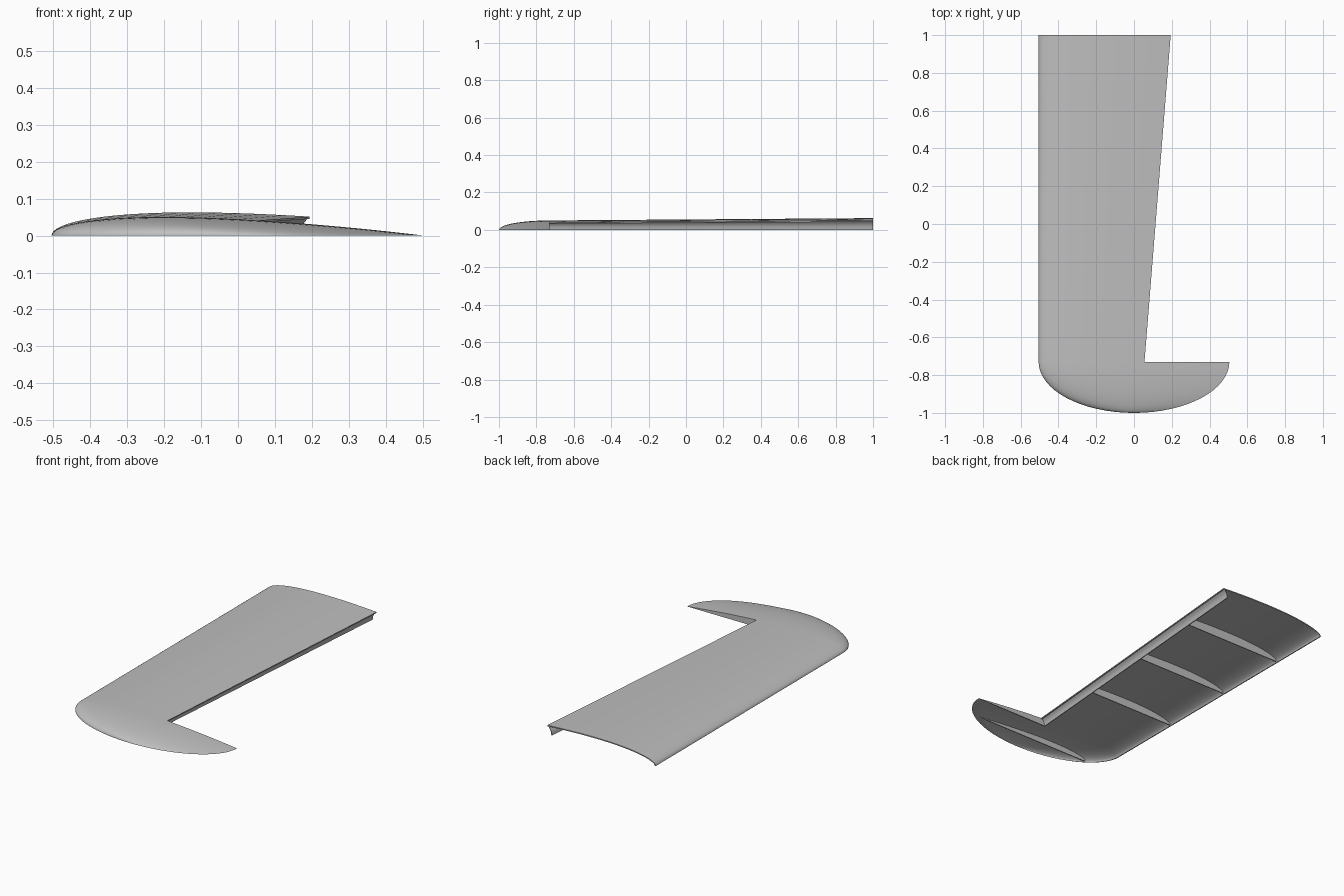
import bpy, bmesh, math
from mathutils import Vector

if "Cube" in bpy.data.objects:
    bpy.data.objects.remove(bpy.data.objects["Cube"])

grey = bpy.data.materials.new("plain grey")
grey.diffuse_color = (0.52, 0.52, 0.52, 1)
grey.use_nodes = True
grey.node_tree.nodes["Principled BSDF"].inputs["Base Color"].default_value = grey.diffuse_color

CUT = -0.73      # start of the rounded tip and end of the hinge cove
SPAR = 0.555     # chord fraction of the rear edge inboard
SKIN = 0.006


def foil(s):
    """Half thickness of a symmetric 10 percent section, closed at the tail."""
    return 0.5 * (0.2969 * math.sqrt(s) - 0.126 * s - 0.3516 * s**2
                  + 0.2843 * s**3 - 0.1036 * s**4)


def surf(s, y):
    """Point on the outer skin at chord fraction s and span position y."""
    if y >= CUT:
        c = 1.01 + 0.25 * (y - CUT) / 1.73
        return Vector((-0.505 + c * s, y, c * foil(s)))
    c = 1.01 * math.sqrt(max(0.0004, 1 - ((CUT - y) / 0.27) ** 2))
    return Vector((c * (s - 0.5), y, c * foil(s)))


def finish(name, bm):
    bmesh.ops.recalc_face_normals(bm, faces=bm.faces)
    me = bpy.data.meshes.new(name)
    bm.to_mesh(me)
    bm.free()
    me.materials.append(grey)
    ob = bpy.data.objects.new(name, me)
    bpy.context.collection.objects.link(ob)
    bpy.ops.object.select_all(action='DESELECT')
    ob.select_set(True)
    bpy.context.view_layer.objects.active = ob
    bpy.ops.object.shade_smooth_by_angle(angle=math.radians(35))
    return ob


def prism(name, loop_a, loop_b):
    """Solid between two matching outlines."""
    bm = bmesh.new()
    a = [bm.verts.new(p) for p in loop_a]
    b = [bm.verts.new(p) for p in loop_b]
    n = len(a)
    bm.faces.new(a)
    bm.faces.new(b[::-1])
    for i in range(n):
        j = (i + 1) % n
        bm.faces.new((a[j], a[i], b[i], b[j]))
    return finish(name, bm)


# upper skin: inboard panel up to the spar, full chord over the tip
front = [SPAR * (i / 20) ** 2 for i in range(21)]
rear = [SPAR + (1 - SPAR) * i / 12 for i in range(1, 13)]
chord = front + rear
spans = [1 + (CUT - 1) * i / 12 for i in range(13)]
spans += [CUT - 0.27 * math.sin(math.pi / 2 * i / 16) for i in range(1, 17)]

bm = bmesh.new()
grid = []
for y in spans:
    row = chord if y <= CUT + 1e-6 else front
    grid.append([bm.verts.new(surf(s, y)) for s in row])
for r0, r1 in zip(grid, grid[1:]):
    for i in range(min(len(r0), len(r1)) - 1):
        bm.faces.new((r0[i], r1[i], r1[i + 1], r0[i + 1]))
bm.normal_update()
outer_faces = list(bm.faces)
edges = [e for e in bm.edges if e.is_boundary]
inner = {}
for v in list(bm.verts):
    n = v.normal if v.normal.z >= 0 else -v.normal
    p = v.co - n * SKIN
    p.y = v.co.y
    p.z = max(0, p.z)
    inner[v] = bm.verts.new(p)
for f in outer_faces:
    bm.faces.new([inner[v] for v in reversed(f.verts)])
for e in edges:
    a, b = e.verts
    bm.faces.new((a, b, inner[b], inner[a]))
finish("upper_skin", bm)


# hollow hinge cove closing the rear edge
def cove(y):
    top = surf(SPAR, y)
    h = top.z
    steps = [(0.0, 0.002), (0.010, 0.2), (0.018, 0.4), (0.023, 0.65), (0.026, 1.0)]
    outside = [Vector((top.x - d, y, h * (1 - f))) for d, f in steps]
    inside = [p + Vector((-0.005, 0, -0.002 if p.z > 0.01 else 0)) for p in outside]
    return outside + inside[::-1]


prism("hinge_cove", cove(1.0), cove(CUT))


# ribs under the skin
def rib(name, y, s0, s1, drop=0.003, thick=0.005):
    def outline(yy):
        top = [surf(s0 + (s1 - s0) * i / 20, yy) for i in range(21)]
        top = [Vector((p.x, yy, max(0.0005, p.z - drop))) for p in top]
        return [Vector((top[0].x, yy, 0))] + top + [Vector((top[-1].x, yy, 0))]
    prism(name, outline(y), outline(y + thick))


for k, y in enumerate((0.63, 0.173, -0.283)):
    rib(f"rib_{k + 1}", y, 0.012, SPAR - 0.025)
rib("tip_rib", -0.89, 0.03, 0.95)
# wall that closes the tip beside the control surface gap
rib("tip_end_wall", CUT - 0.005, SPAR - 0.03, 0.995, drop=0.001)
